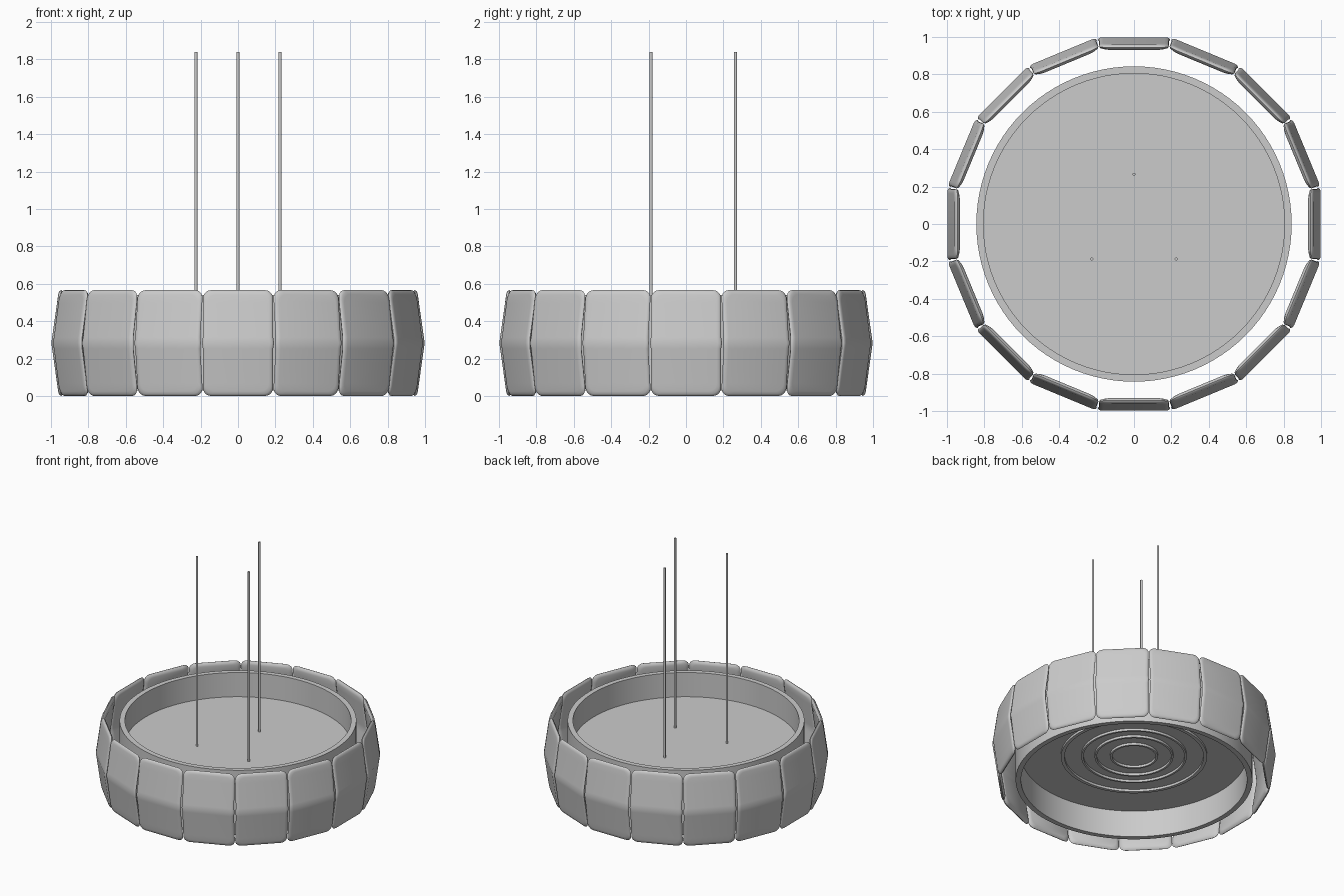
import bpy, bmesh, math

if "Cube" in bpy.data.objects:
    bpy.data.objects.remove(bpy.data.objects["Cube"])

MID = 0.283   # height of the outward ridge on the panels
HALF = 0.283


def finish(name, bm, angle=30):
    bmesh.ops.recalc_face_normals(bm, faces=bm.faces[:])
    me = bpy.data.meshes.new(name)
    bm.to_mesh(me)
    bm.free()
    ob = bpy.data.objects.new(name, me)
    bpy.context.collection.objects.link(ob)
    bpy.ops.object.select_all(action='DESELECT')
    ob.select_set(True)
    bpy.context.view_layer.objects.active = ob
    bpy.ops.object.shade_smooth_by_angle(angle=math.radians(angle))
    return ob


def lathe(name, profile, n=96):
    """Spin an (r, z) profile around z; r = 0 ends become poles."""
    bm = bmesh.new()
    vs = [bm.verts.new((r, 0, z)) for r, z in profile]
    es = [bm.edges.new(p) for p in zip(vs, vs[1:])]
    bmesh.ops.spin(bm, geom=vs + es, cent=(0, 0, 0), axis=(0, 0, 1),
                   angle=2 * math.pi, steps=n, use_duplicate=False)
    bmesh.ops.remove_doubles(bm, verts=bm.verts[:], dist=1e-5)
    return finish(name, bm)


def right_side(inset):
    """Right half of a rounded rectangle, bottom to top, slightly wider at the ridge."""
    w, h, c = 0.188 - inset, HALF - inset, 0.045
    pts = []
    for k in range(6):
        a = -math.pi / 2 + k * math.pi / 10
        pts.append((w - c + c * math.cos(a), -h + c + c * math.sin(a)))
    side = [(w, -0.03), (w + 0.005, 0.0)]
    return pts + side + [(w, 0.03)] + [(x, -z) for x, z in reversed(pts)]


# Shell panel: stacked outlines, bent outward at mid height
bm = bmesh.new()
loops = []
for inset, r in ((0.026, 0.927), (0.008, 0.934), (0.0, 0.944),
                 (0.003, 0.951), (0.011, 0.956), (0.024, 0.958)):
    half = right_side(inset)
    ring = half + [(-x, z) for x, z in reversed(half)]
    loops.append([bm.verts.new((x, -(r + 0.04 * (1 - abs(z) / HALF)), z + MID))
                  for x, z in ring])
n = len(loops[0])
for a, b in zip(loops, loops[1:]):
    for i in range(n):
        j = (i + 1) % n
        bm.faces.new((a[i], a[j], b[j], b[i]))
for cap in (loops[0], loops[-1]):
    for i in range(n // 2 - 1):
        bm.faces.new((cap[i], cap[i + 1], cap[n - 2 - i], cap[n - 1 - i]))
panel = finish("shell_panel", bm, 35)

# Sixteen panels around the drum
for i in range(1, 16):
    p = panel.copy()
    p.name = f"shell_panel_{i}"
    p.rotation_euler.z = i * math.pi / 8
    bpy.context.collection.objects.link(p)

# Drum: rim wall with recessed plate, stepped rings on the underside
under = [(0, 0.24)]
for r_in, r_out in ((0.155, 0.17), (0.265, 0.28), (0.36, 0.375), (0.495, 0.52)):
    under += [(r_in, 0.24), (r_in, 0.222), (r_out, 0.222), (r_out, 0.24)]
lathe("drum", under + [(0.805, 0.24), (0.805, 0.03), (0.843, 0.03),
                       (0.843, 0.54), (0.805, 0.54), (0.805, 0.35), (0, 0.35)])

# Suspension rods
for i, (x, y) in enumerate(((0, 0.265), (-0.225, -0.187), (0.225, -0.187))):
    bm = bmesh.new()
    bmesh.ops.create_cone(bm, cap_ends=True, segments=16, radius1=0.008,
                          radius2=0.008, depth=1.5)
    rod = finish(f"suspension_rod_{i}", bm)
    rod.location = (x, y, 1.09)
